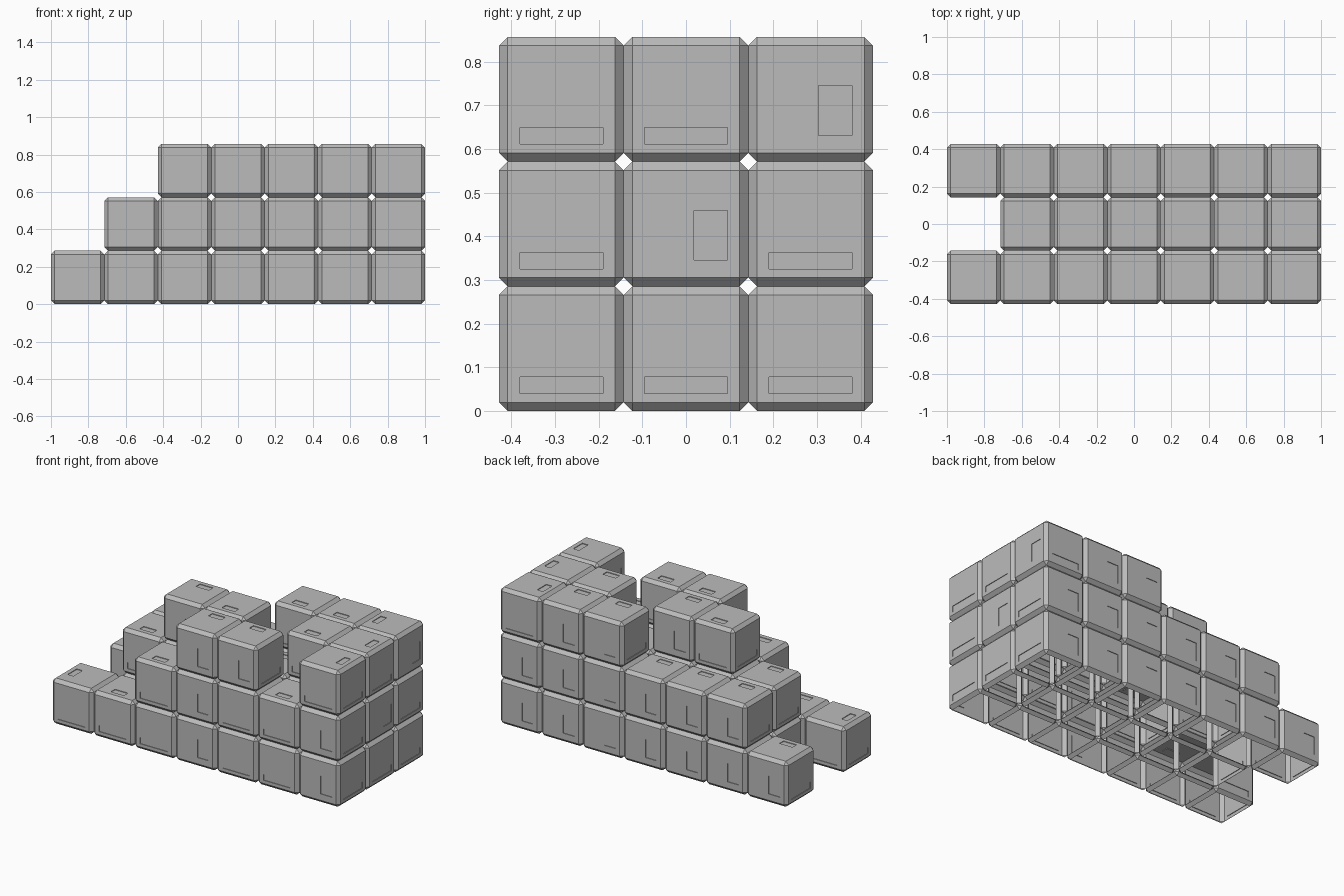
import bpy
import bmesh
import random
from mathutils import Vector, Matrix

if "Cube" in bpy.data.objects:
    bpy.data.objects.remove(bpy.data.objects["Cube"])

random.seed(4)
CELL = 2 / 7
HALF = CELL / 2
BEVEL = 0.02
FLAT = HALF - BEVEL
UP = Vector((0, 0, 1))
SIDES = [Vector(d) for d in ((1, 0, 0), (0, 1, 0), (-1, 0, 0), (0, -1, 0))]

grey = bpy.data.materials.new("crate_grey")
grey.use_nodes = True
grey.diffuse_color = (0.5, 0.5, 0.5, 1)
grey.node_tree.nodes["Principled BSDF"].inputs["Base Color"].default_value = (0.5, 0.5, 0.5, 1)

# Stack plan: rows run front to back, each letter is one crate, dots are gaps
TIERS = {
    "bottom_crates": ("#######", ".######", "#######"),
    "middle_crates": ("..#####", ".######", ".######"),
    "top_crates": ("...##.#", "..##.##", "....###"),
}
FILLED = {(i, j, k) for k, rows in enumerate(TIERS.values())
          for j, row in enumerate(rows) for i, c in enumerate(row) if c == "#"}

# Direction of the label side, as an index into SIDES
TURNED = {(6, 2, 2): 0, (6, 1, 1): 0, (0, 0, 0): 0, (4, 0, 2): 3}


def label_side(cell):
    if cell in TURNED:
        return SIDES[TURNED[cell]]
    i, j, k = cell
    if i == 6 and j < 2:
        return SIDES[random.choice((1, 2, 3))]
    return SIDES[1] if j == 2 else SIDES[random.choice((1, 3))]


def panel(bm, centre, normal, up, rect):
    """Flat crate side with a shallow rectangular recess."""
    right = up.cross(normal)

    def loop(x0, x1, y0, y1, depth=0):
        return [bm.verts.new(centre + right * x + up * y - normal * depth)
                for x, y in ((x0, y0), (x1, y0), (x1, y1), (x0, y1))]

    outer = loop(-FLAT, FLAT, -FLAT, FLAT)
    rim = loop(*rect)
    floor = loop(*rect, 0.004)
    for a, b in ((outer, rim), (rim, floor)):
        for n in range(4):
            m = (n + 1) % 4
            bm.faces.new((a[n], a[m], b[m], b[n]))
    bm.faces.new(floor)


WIDE_GRIP = (-0.095, 0.095, -0.103, -0.065)
TALL_LABEL = (0.018, 0.095, -0.083, 0.031)
LID_SLOT = (-0.045, 0.045, 0.055, 0.095)


def crate(bm, cell):
    i, j, k = cell
    centre = Vector((i - 3, j - 1, k + 0.5)) * CELL
    label = label_side(cell)

    # Chamfered shell
    shell = bmesh.new()
    bmesh.ops.create_cube(shell, size=CELL, matrix=Matrix.Translation(centre))
    bmesh.ops.bevel(shell, geom=shell.edges[:], offset=BEVEL, segments=1,
                    affect='EDGES')
    flats = [f for f in shell.faces if max(abs(c) for c in f.normal) > 0.99]
    bmesh.ops.delete(shell, geom=flats, context='FACES_ONLY')
    copies = {v: bm.verts.new(v.co) for v in shell.verts}
    for f in shell.faces:
        bm.faces.new([copies[v] for v in f.verts])
    shell.free()

    # Exposed sides and lid; touching sides and the base stay open
    for d in SIDES + [UP]:
        if (i + int(d.x), j + int(d.y), k + int(d.z)) in FILLED:
            continue
        if d == UP:
            panel(bm, centre + d * HALF, d, -label, LID_SLOT)
        else:
            panel(bm, centre + d * HALF, d, UP,
                  TALL_LABEL if d == label else WIDE_GRIP)


for k, name in enumerate(TIERS):
    bm = bmesh.new()
    for cell in sorted(c for c in FILLED if c[2] == k):
        crate(bm, cell)
    bmesh.ops.remove_doubles(bm, verts=bm.verts[:], dist=0.0005)
    mesh = bpy.data.meshes.new(name)
    bm.to_mesh(mesh)
    bm.free()
    mesh.materials.append(grey)
    bpy.context.collection.objects.link(bpy.data.objects.new(name, mesh))
